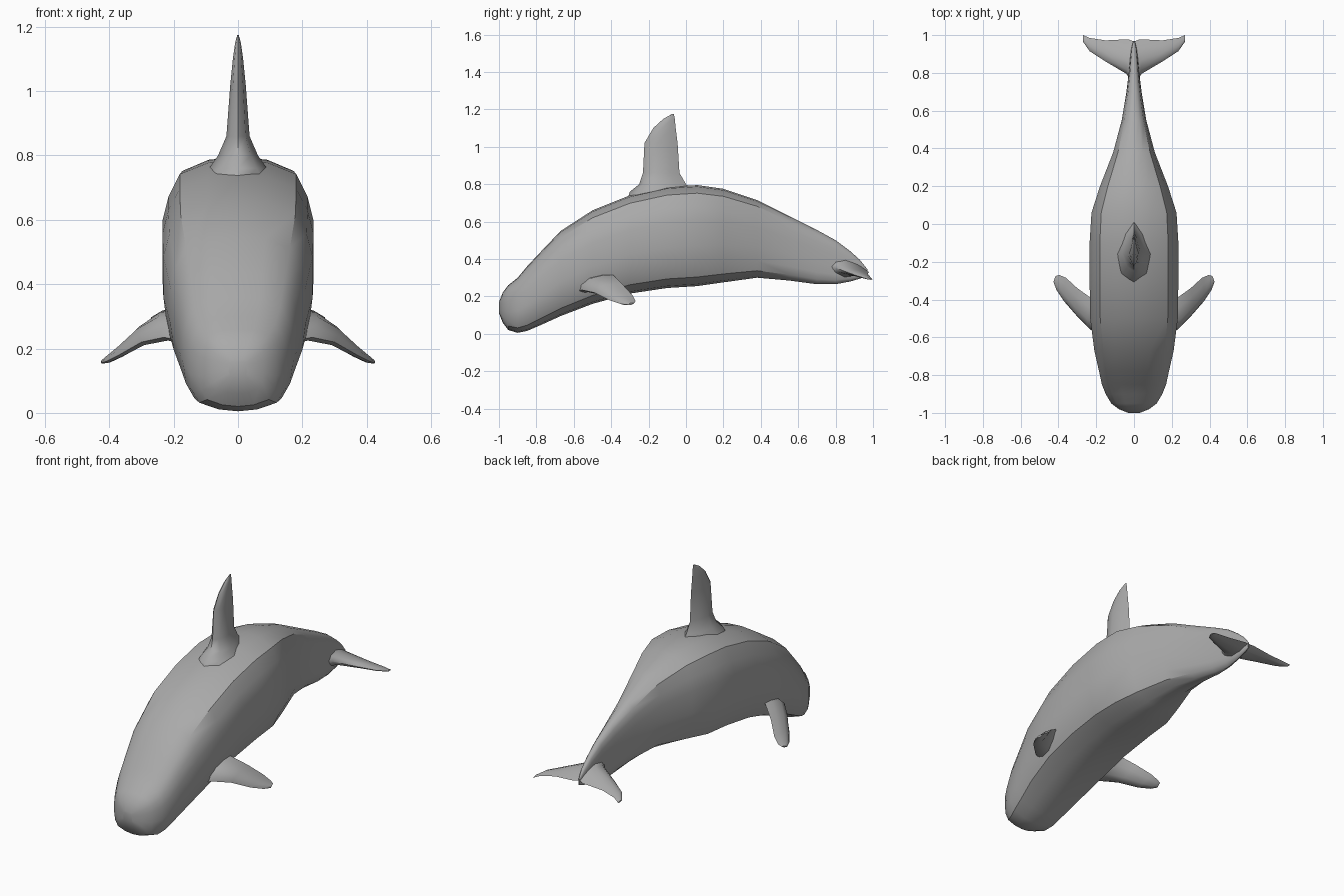
import bpy
import bmesh
import math
from mathutils import Vector

default_cube = bpy.data.objects.get("Cube")
if default_cube:
    bpy.data.objects.remove(default_cube, do_unlink=True)


def make_material(name, colour):
    material = bpy.data.materials.new(name)
    material.use_nodes = True
    material.diffuse_color = colour
    material.node_tree.nodes["Principled BSDF"].inputs["Base Color"].default_value = colour
    return material


skin = make_material("grey skin", (0.4, 0.4, 0.4, 1))


def loft(name, rings, crease_angle):
    """Skin a list of equally sized point rings and close both ends."""
    bm = bmesh.new()
    loops = [[bm.verts.new(point) for point in ring] for ring in rings]
    count = len(loops[0])
    for near, far in zip(loops, loops[1:]):
        for i in range(count):
            j = (i + 1) % count
            bm.faces.new((near[i], near[j], far[j], far[i]))
    bm.faces.new(loops[0])
    bm.faces.new(loops[-1])
    bmesh.ops.recalc_face_normals(bm, faces=bm.faces)
    mesh = bpy.data.meshes.new(name)
    bm.to_mesh(mesh)
    bm.free()
    mesh.materials.append(skin)
    part = bpy.data.objects.new(name, mesh)
    bpy.context.collection.objects.link(part)
    bpy.ops.object.select_all(action="DESELECT")
    part.select_set(True)
    bpy.context.view_layer.objects.active = part
    bpy.ops.object.shade_smooth_by_angle(angle=math.radians(crease_angle))
    return part


def blade_ring(lead, trail, thickness, across):
    """Lens-shaped section between a leading and a trailing point."""
    lead, trail, across = Vector(lead), Vector(trail), Vector(across)
    profile = [(0, 0), (.12, .65), (.4, 1), (.75, .6),
               (1, 0), (.75, -.6), (.4, -1), (.12, -.65)]
    return [lead.lerp(trail, t) + across * (thickness * s) for t, s in profile]


# Body: position along y, belly height, back height, half width
body_stations = [
    (-1, .11, .17, .03), (-.98, .06, .22, .08), (-.95, .02, .26, .12),
    (-.9, .005, .3, .15), (-.85, .015, .36, .17), (-.78, .045, .435, .185),
    (-.67, .095, .55, .21), (-.5, .16, .66, .232), (-.3, .215, .74, .235),
    (-.1, .245, .785, .235), (.06, .255, .795, .225), (.2, .275, .775, .18),
    (.38, .3, .715, .11), (.55, .285, .63, .065), (.7, .265, .555, .04),
    (.8, .265, .5, .028), (.88, .28, .44, .02), (.93, .295, .395, .014),
    (.97, .31, .345, .004),
]
# Half section from the back to the belly: width share, height share
half_section = [(0, 1), (.4, .985), (.77, .92), (.92, .79), (1, .65),
                (1, .4), (.95, .22), (.8, .09), (.4, .02), (0, 0)]
section = half_section + [(-w, h) for w, h in half_section[-2:0:-1]]
loft("body", [[(w * width, y, belly + h * (back - belly)) for w, h in section]
              for y, belly, back, width in body_stations], 35)

# Dorsal fin: height, leading y, trailing y, half thickness
dorsal_stations = [
    (.7, -.32, .08, .13), (.76, -.3, .05, .09), (.8, -.25, 0, .062),
    (.86, -.23, -.035, .036), (1.02, -.222, -.045, .024),
    (1.1, -.175, -.055, .016), (1.15, -.12, -.06, .009),
    (1.175, -.075, -.065, .002),
]
loft("dorsal_fin", [blade_ring((0, front, z), (0, rear, z), thick, (1, 0, 0))
                    for z, front, rear, thick in dorsal_stations], 50)

# Paired fins: leading point, trailing point, half thickness
flipper_stations = [
    ((.16, -.59, .22), (.16, -.41, .32), .05),
    ((.23, -.56, .235), (.23, -.39, .315), .038),
    ((.3, -.49, .22), (.3, -.34, .265), .028),
    ((.37, -.41, .18), (.36, -.285, .205), .018),
    ((.41, -.35, .16), (.395, -.27, .175), .012),
    ((.425, -.31, .155), (.415, -.275, .165), .006),
]
fluke_stations = [
    ((0, .73, .37), (0, .965, .335), .06),
    ((.04, .795, .355), (.03, .978, .33), .036),
    ((.15, .86, .33), (.15, .972, .32), .018),
    ((.235, .915, .31), (.235, .985, .305), .01),
    ((.27, .965, .295), (.27, 1, .29), .004),
]


def paired_fin(name, stations, across):
    for side, sign in (("left", 1), ("right", -1)):
        def flip(p):
            return (sign * p[0], p[1], p[2])
        rings = [blade_ring(flip(lead), flip(trail), thick, flip(across))
                 for lead, trail, thick in stations]
        loft(side + "_" + name, rings, 50)


paired_fin("flipper", flipper_stations, (.5, -.3, .8))
paired_fin("tail_fluke", fluke_stations, (0, 0, 1))
